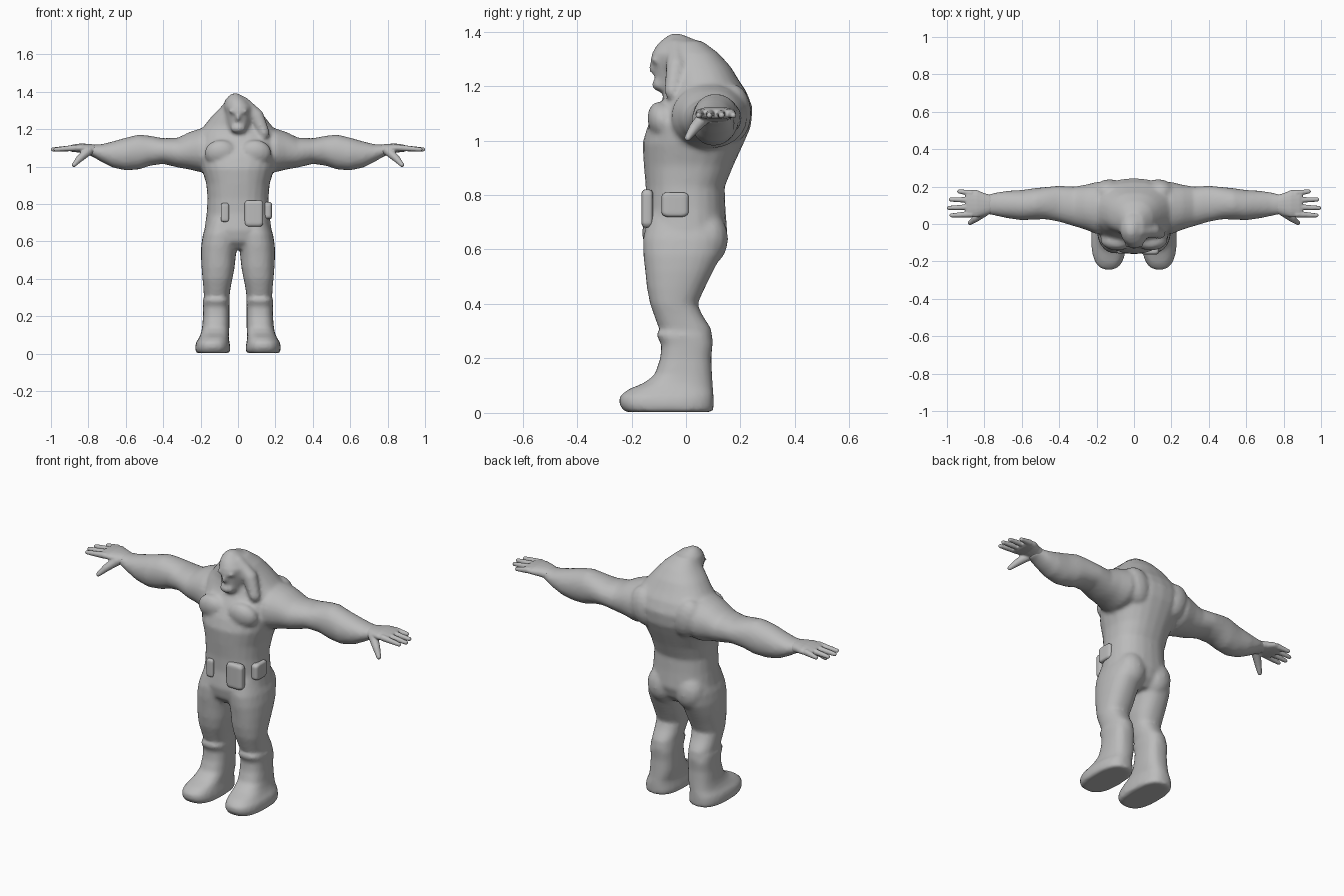
import bpy, bmesh, math
from mathutils import Vector, Matrix

grey = bpy.data.materials.new("plain grey")
grey.diffuse_color = (0.5, 0.5, 0.5, 1)


def loft(bm, rings, axis="z", side=1, power=2.3, n=24):
    """Skin a closed tube over rings (position, a_min, a_max, b_min, b_max)."""
    loops = []
    for t, a0, a1, b0, b1 in rings:
        loop = []
        for i in range(n):
            w = 2 * math.pi * i / n
            c, s = math.cos(w), math.sin(w)
            a = (a0 + a1) / 2 + (a1 - a0) / 2 * math.copysign(abs(c) ** (2 / power), c)
            b = (b0 + b1) / 2 + (b1 - b0) / 2 * math.copysign(abs(s) ** (2 / power), s)
            p = (a, b, t) if axis == "z" else (t, a, b)
            loop.append(bm.verts.new((p[0] * side, p[1], p[2])))
        loops.append(loop)
    faces = [bm.faces.new(loops[0]), bm.faces.new(loops[-1][::-1])]
    for lo, hi in zip(loops, loops[1:]):
        for i in range(n):
            j = (i + 1) % n
            faces.append(bm.faces.new((lo[i], lo[j], hi[j], hi[i])))
    bmesh.ops.recalc_face_normals(bm, faces=faces)


def lump(bm, loc, size, rot=(0, 0, 0), side=1):
    """Ellipsoid muscle or facial form."""
    m = Matrix.Translation((loc[0] * side, loc[1], loc[2]))
    m = m @ Matrix.Rotation(rot[2] * side, 4, "Z") @ Matrix.Rotation(rot[1] * side, 4, "Y")
    m = m @ Matrix.Rotation(rot[0], 4, "X") @ Matrix.Diagonal((*size, 1))
    bmesh.ops.create_uvsphere(bm, u_segments=16, v_segments=10, radius=1, matrix=m)


def limb(bm, p, q, r0, r1, side=1):
    """Tapered rounded rod between two points."""
    p, q = Vector((p[0] * side, *p[1:])), Vector((q[0] * side, *q[1:]))
    d = q - p
    m = Matrix.Translation((p + q) / 2) @ d.to_track_quat("Z", "Y").to_matrix().to_4x4()
    bmesh.ops.create_cone(bm, cap_ends=True, segments=10, radius1=r0, radius2=r1,
                          depth=d.length, matrix=m)
    for c, r in ((p, r0), (q, r1)):
        bmesh.ops.create_uvsphere(bm, u_segments=10, v_segments=8, radius=r,
                                  matrix=Matrix.Translation(c))


def finish(name, bm, voxel, smooth):
    """Fuse overlapping forms into one smooth skin."""
    me = bpy.data.meshes.new(name)
    bm.to_mesh(me)
    bm.free()
    me.materials.append(grey)
    ob = bpy.data.objects.new(name, me)
    bpy.context.collection.objects.link(ob)
    r = ob.modifiers.new("fuse", "REMESH")
    r.mode, r.voxel_size, r.use_smooth_shade = "VOXEL", voxel, True
    s = ob.modifiers.new("relax", "SMOOTH")
    s.factor, s.iterations = 0.5, smooth


body = bmesh.new()

# torso with sloping shoulders
loft(body, [
    (0.56, -0.10, 0.10, -0.11, 0.09), (0.60, -0.18, 0.18, -0.15, 0.13),
    (0.66, -0.18, 0.18, -0.162, 0.152), (0.75, -0.168, 0.168, -0.148, 0.145),
    (0.83, -0.163, 0.163, -0.148, 0.142), (0.91, -0.17, 0.17, -0.155, 0.175),
    (0.99, -0.195, 0.195, -0.16, 0.212), (1.05, -0.212, 0.212, -0.142, 0.238),
    (1.12, -0.22, 0.22, -0.105, 0.245), (1.18, -0.215, 0.215, -0.07, 0.222),
    (1.22, -0.18, 0.18, -0.06, 0.195), (1.27, -0.14, 0.14, -0.06, 0.165),
    (1.32, -0.09, 0.10, -0.06, 0.12), (1.365, -0.055, 0.05, -0.06, 0.06)])

# head, leaning forward out of the shoulders
loft(body, [
    (1.165, -0.035, 0.04, -0.08, 0.1), (1.19, -0.055, 0.06, -0.112, 0.1),
    (1.23, -0.068, 0.075, -0.113, 0.12), (1.28, -0.075, 0.085, -0.12, 0.13),
    (1.32, -0.08, 0.085, -0.126, 0.11), (1.355, -0.07, 0.055, -0.105, 0.07),
    (1.38, -0.048, 0.02, -0.075, 0.01), (1.392, -0.03, 0.0, -0.055, -0.02)], power=2)

# brow, nose, chin
lump(body, (0, -0.112, 1.295), (0.055, 0.02, 0.014))
lump(body, (0, -0.122, 1.265), (0.013, 0.016, 0.024))
lump(body, (0, -0.1, 1.205), (0.04, 0.025, 0.025))

# hair lock sweeping over one shoulder
limb(body, (0.03, -0.04, 1.345), (0.1, -0.035, 1.27), 0.03, 0.04)
limb(body, (0.1, -0.035, 1.27), (0.14, -0.05, 1.18), 0.04, 0.03)

for s in (-1, 1):
    # chest, shoulder blade, buttock
    lump(body, (0.09, -0.085, 1.07), (0.09, 0.055, 0.075), (0.3, 0, 0), s)
    lump(body, (0.13, 0.17, 1.1), (0.085, 0.07, 0.11), (0, 0.3, 0), s)
    lump(body, (0.085, 0.08, 0.64), (0.085, 0.075, 0.1), side=s)
    # leg
    loft(body, [
        (0.20, 0.06, 0.17, -0.07, 0.08), (0.26, 0.048, 0.178, -0.078, 0.1),
        (0.31, 0.045, 0.183, -0.1, 0.092), (0.36, 0.038, 0.186, -0.118, 0.06),
        (0.40, 0.03, 0.19, -0.132, 0.042), (0.46, 0.018, 0.195, -0.144, 0.07),
        (0.52, 0.012, 0.198, -0.15, 0.1), (0.58, 0.004, 0.197, -0.157, 0.13),
        (0.64, 0.0, 0.187, -0.158, 0.145), (0.72, 0.0, 0.16, -0.14, 0.13)], side=s)
    # boot and flared cuff
    loft(body, [
        (0.003, 0.045, 0.225, -0.225, 0.1), (0.03, 0.04, 0.23, -0.245, 0.102),
        (0.06, 0.045, 0.225, -0.245, 0.102), (0.085, 0.05, 0.208, -0.215, 0.1),
        (0.11, 0.048, 0.198, -0.155, 0.098), (0.14, 0.046, 0.192, -0.115, 0.096),
        (0.20, 0.046, 0.187, -0.095, 0.093), (0.25, 0.046, 0.187, -0.09, 0.098),
        (0.29, 0.044, 0.188, -0.112, 0.09)], side=s, power=2.6)
    # arm: shoulder, upper arm, elbow, forearm, wrist
    loft(body, [
        (0.10, -0.03, 0.22, 0.99, 1.2), (0.20, -0.055, 0.225, 0.97, 1.205),
        (0.26, -0.03, 0.21, 0.985, 1.185), (0.32, -0.012, 0.2, 0.995, 1.155),
        (0.40, 0.012, 0.205, 1.015, 1.152), (0.47, 0.025, 0.198, 1.005, 1.165),
        (0.53, 0.024, 0.192, 0.985, 1.172), (0.60, 0.02, 0.182, 0.98, 1.155),
        (0.67, 0.03, 0.178, 0.995, 1.135), (0.73, 0.042, 0.17, 1.025, 1.12),
        (0.78, 0.052, 0.158, 1.055, 1.118), (0.81, 0.055, 0.15, 1.065, 1.118)],
        axis="x", side=s, power=2.1)

finish("body", body, 0.011, 4)

# hands: palm, four fingers, thumb
for s, label in ((-1, "right_hand"), (1, "left_hand")):
    hand = bmesh.new()
    loft(hand, [
        (0.765, 0.055, 0.155, 1.058, 1.118), (0.80, 0.045, 0.165, 1.066, 1.122),
        (0.84, 0.035, 0.182, 1.075, 1.124), (0.885, 0.036, 0.182, 1.079, 1.118),
        (0.90, 0.045, 0.175, 1.084, 1.112)], axis="x", side=s, n=20)
    for y0, y1, tip in ((0.052, 0.046, 0.976), (0.09, 0.086, 0.99),
                        (0.128, 0.131, 0.98), (0.165, 0.174, 0.935)):
        limb(hand, (0.87, y0, 1.1), (tip, y1, 1.092), 0.0175, 0.0115, s)
    limb(hand, (0.80, 0.065, 1.085), (0.845, 0.03, 1.045), 0.026, 0.02, s)
    limb(hand, (0.845, 0.03, 1.045), (0.877, 0.006, 1.01), 0.02, 0.0125, s)
    finish(label, hand, 0.005, 2)

# belt pouches
for name, loc, size in (("front_pouch_left", (0.085, -0.142, 0.75), (0.05, 0.022, 0.07)),
                        ("front_pouch_right", (-0.07, -0.146, 0.755), (0.022, 0.012, 0.05)),
                        ("side_pouch", (0.16, -0.04, 0.765), (0.022, 0.05, 0.045))):
    bm = bmesh.new()
    x, y, z = loc
    a, b, c = size
    loft(bm, [(z - c, x - a * .8, x + a * .8, y - b * .7, y + b * .7),
              (z - c * .8, x - a, x + a, y - b, y + b),
              (z + c * .8, x - a, x + a, y - b, y + b),
              (z + c, x - a * .8, x + a * .8, y - b * .7, y + b * .7)], power=4)
    finish(name, bm, 0.006, 2)
